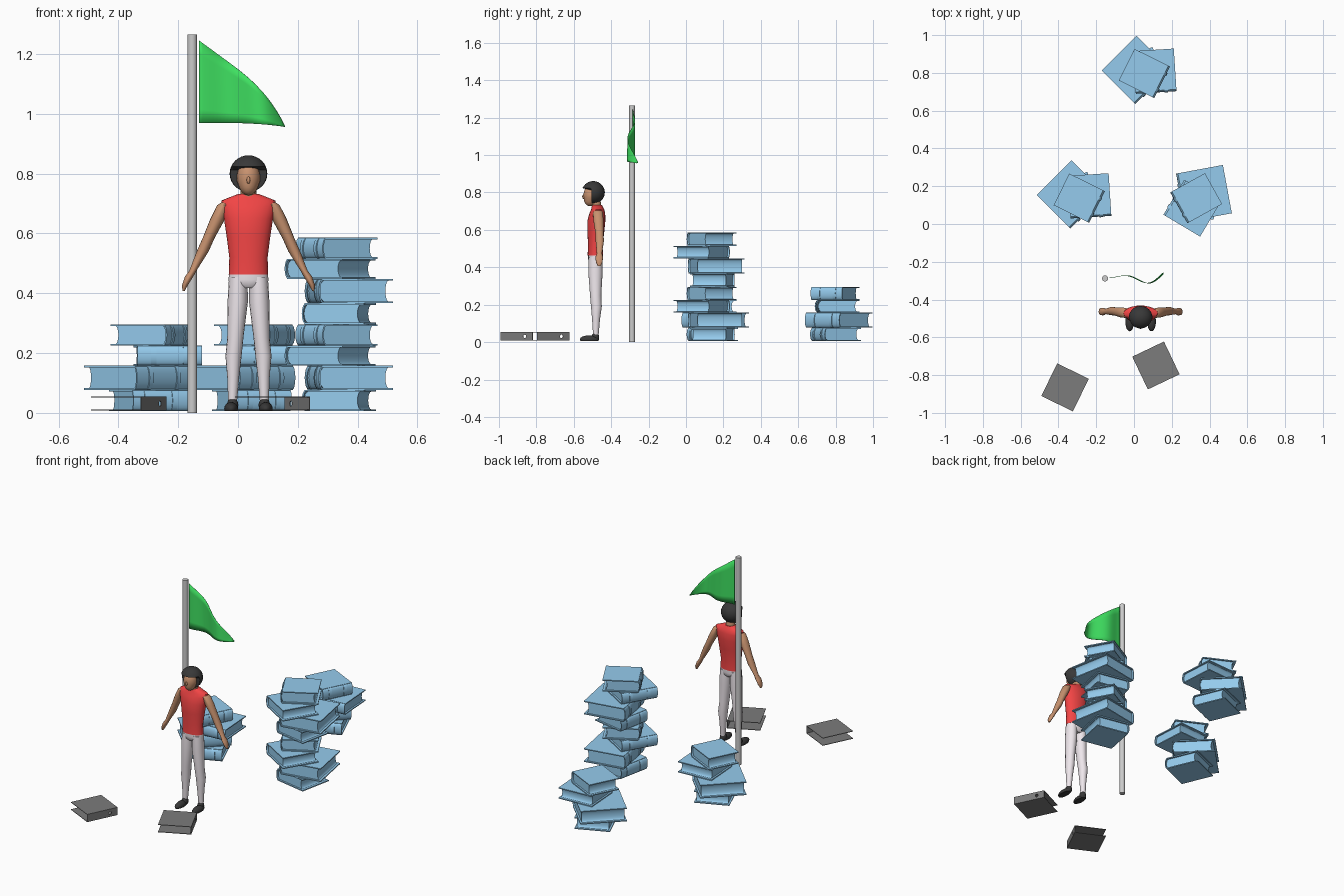
import bpy, bmesh
from math import sin, cos, pi, radians
from mathutils import Matrix, Vector

if "Cube" in bpy.data.objects:
    bpy.data.objects.remove(bpy.data.objects["Cube"])


def material(name, col):
    m = bpy.data.materials.new(name)
    m.diffuse_color = (*col, 1)
    m.use_nodes = True
    m.node_tree.nodes["Principled BSDF"].inputs["Base Color"].default_value = m.diffuse_color
    return m


BLUE = material("blue", (0.3, 0.6, 0.85))
RED = material("red", (0.9, 0.06, 0.06))
SKIN = material("skin", (0.58, 0.29, 0.16))
WHITE = material("white", (0.86, 0.8, 0.84))
BLACK = material("black", (0.04, 0.04, 0.04))
GREEN = material("green", (0.05, 0.75, 0.12))
CHARCOAL = material("charcoal", (0.2, 0.2, 0.2))


def finish(bm, name, mat=None, matrix=None, smooth=True):
    bmesh.ops.recalc_face_normals(bm, faces=bm.faces)
    me = bpy.data.meshes.new(name)
    bm.to_mesh(me)
    bm.free()
    if matrix is not None:
        me.transform(matrix)
    ob = bpy.data.objects.new(name, me)
    bpy.context.collection.objects.link(ob)
    if mat:
        me.materials.append(mat)
    if smooth:
        bpy.ops.object.select_all(action='DESELECT')
        ob.select_set(True)
        bpy.context.view_layer.objects.active = ob
        bpy.ops.object.shade_smooth_by_angle(angle=radians(40))
    return ob


def add_box(bm, lo, hi):
    c = [(a + b) / 2 for a, b in zip(lo, hi)]
    s = [b - a for a, b in zip(lo, hi)]
    bmesh.ops.create_cube(bm, size=1, matrix=Matrix.Translation(c) @ Matrix.Diagonal((*s, 1)))


def add_prism(bm, pts, y0, y1):
    # closed x-z outline extruded along y
    a, b = [[bm.verts.new((x, y, z)) for x, z in pts] for y in (y0, y1)]
    n = len(pts)
    for i in range(n):
        bm.faces.new((a[i], a[(i + 1) % n], b[(i + 1) % n], b[i]))
    bm.faces.new(a)
    bm.faces.new(b)


def loft(name, rings, mat, n=16):
    # rings: x, y, z, radius x, radius y
    bm = bmesh.new()
    loops = [[bm.verts.new((x + rx * cos(2 * pi * i / n), y + ry * sin(2 * pi * i / n), z))
              for i in range(n)] for x, y, z, rx, ry in rings]
    for a, b in zip(loops, loops[1:]):
        for i in range(n):
            bm.faces.new((a[i], a[(i + 1) % n], b[(i + 1) % n], b[i]))
    bm.faces.new(loops[0])
    bm.faces.new(loops[-1])
    return finish(bm, name, mat)


def ball(name, c, r, mat, edit=None):
    bm = bmesh.new()
    bmesh.ops.create_uvsphere(bm, u_segments=24, v_segments=16, radius=1,
                              matrix=Matrix.Translation(c) @ Matrix.Diagonal((*r, 1)))
    if edit:
        for v in bm.verts:
            edit(v.co)
    return finish(bm, name, mat)


# Books: two boards, rounded spine with bands, concave page block; spine faces local +x
def arc(x, bulge, t, n=8):
    return [(x + bulge * cos(a), t / 2 + t / 2 * sin(a))
            for a in [-pi / 2 + pi * i / n for i in range(n + 1)]]


def book(name, w, d, t, matrix):
    bm = bmesh.new()
    for z in (0, t - 0.006):
        add_box(bm, (-w / 2, -d / 2, z), (w / 2 - 0.008, d / 2, z + 0.006))
    outer = arc(w / 2 - 0.012, 0.014, t)
    inner = [(x - 0.005, z) for x, z in outer]
    add_prism(bm, outer + inner[::-1], -d / 2, d / 2)
    band = arc(w / 2 - 0.012, 0.018, t)
    for y in (-0.25 * d, 0.25 * d):
        add_prism(bm, band, y - 0.009, y + 0.009)
    fore = [(x, 0.005 + z * (t - 0.01) / t) for x, z in arc(-w / 2 + 0.012, 0.012, t)]
    back = [(x, 0.005 + z * (t - 0.01) / t) for x, z in arc(w / 2 - 0.018, 0.014, t)]
    add_prism(bm, back + fore[::-1], -d / 2 + 0.01, d / 2 - 0.01)
    finish(bm, name, BLUE, matrix)


# x, y, z, spine angle, width, length, thickness
BOOKS = [(-0.008, 0.004, 0.006, -67, 0.21, 0.2, 0.071),
         (-0.044, 0.020, 0.077, -45, 0.25, 0.26, 0.081),
         (0.056, 0.013, 0.158, -86.3, 0.224, 0.216, 0.067),
         (0.0, 0.0, 0.225, -26.5, 0.208, 0.187, 0.071)]


def stack(name, x, y, z, ang):
    base = Matrix.Translation((x, y, z)) @ Matrix.Rotation(radians(ang), 4, 'Z')
    for i, (bx, by, bz, a, w, d, t) in enumerate(BOOKS):
        book(f"{name}_book_{i + 1}", w, d, t,
             base @ Matrix.Translation((bx, by, bz)) @ Matrix.Rotation(radians(a), 4, 'Z'))


stack("left_stack", -0.291, 0.137, 0, 0)
stack("back_stack", 0.054, 0.797, 0, 0)
stack("right_stack_lower", 0.33, 0.137, 0, -124.5)
stack("right_stack_upper", 0.33, 0.137, 0.29, -124.5)


# Empty binders: two thin covers and a spine with a finger hole
def binder(name, x, y, ang):
    m = Matrix.Translation((x, y, 0)) @ Matrix.Rotation(radians(ang), 4, 'Z')
    w, d = 0.093, 0.096
    bm = bmesh.new()
    for z in (0.008, 0.052):
        add_box(bm, (-w, -d, z), (w - 0.003, d, z + 0.003))
    finish(bm, name + "_covers", CHARCOAL, m, False)
    bm = bmesh.new()
    add_box(bm, (w - 0.003, -d, 0.008), (w, d, 0.055))
    spine = finish(bm, name + "_spine", CHARCOAL, m, False)
    bm = bmesh.new()
    bmesh.ops.create_cone(bm, segments=20, cap_ends=True, radius1=0.009, radius2=0.009, depth=0.03,
                          matrix=Matrix.Translation((w, 0.048, 0.031)) @ Matrix.Rotation(pi / 2, 4, 'Y'))
    cut = finish(bm, name + "_hole_cutter", None, m, False)
    cut.hide_render = True
    cut.hide_set(True)
    mod = spine.modifiers.new("hole", 'BOOLEAN')
    mod.operation = 'DIFFERENCE'
    mod.object = cut


binder("left_binder", -0.365, -0.865, -26)
binder("right_binder", 0.116, -0.749, 25.5)

# Flagpole
bm = bmesh.new()
bmesh.ops.create_cone(bm, segments=24, cap_ends=True, radius1=0.016, radius2=0.016, depth=1.265,
                      matrix=Matrix.Translation((-0.153, -0.288, 0.6325)))
finish(bm, "flagpole")

# Waving pennant
bm = bmesh.new()
NU, NV = 24, 6
grid = []
for i in range(NU + 1):
    u = i / NU
    top = 1.245 - 0.21 * u - 0.075 * u ** 5
    bot = 0.97 - 0.013 * u ** 3
    grid.append([bm.verts.new((-0.13 + 0.287 * u,
                               -0.285 + 0.042 * u * sin(2.2 * pi * u + 0.25 * (j / NV - 0.5)),
                               bot + (top - bot) * j / NV)) for j in range(NV + 1)])
for i in range(NU):
    for j in range(NV):
        bm.faces.new((grid[i][j], grid[i + 1][j], grid[i + 1][j + 1], grid[i][j + 1]))
flag = finish(bm, "flag", GREEN)
flag.modifiers.new("cloth", 'SOLIDIFY').thickness = 0.002

# Person: shirt, hips, neck, head, hair
CX = 0.035
loft("shirt", [(CX, y, z, rx, ry) for y, z, rx, ry in [
    (-0.485, 0.463, 0.066, 0.041), (-0.485, 0.52, 0.064, 0.039), (-0.482, 0.59, 0.073, 0.045),
    (-0.479, 0.65, 0.082, 0.048), (-0.474, 0.69, 0.093, 0.042), (-0.472, 0.71, 0.09, 0.035),
    (-0.474, 0.722, 0.06, 0.03), (-0.475, 0.732, 0.034, 0.026)]], RED, 24)
loft("trouser_hips", [(CX, -0.484, z, rx, ry) for z, rx, ry in [
    (0.418, 0.03, 0.028), (0.428, 0.063, 0.036), (0.445, 0.067, 0.039), (0.47, 0.064, 0.039)]], WHITE, 24)
loft("neck", [(CX, -0.475, 0.70, 0.028, 0.026), (CX, -0.485, 0.78, 0.025, 0.025)], SKIN)


def jaw(v):
    if v.z < 0.77:
        v.x = CX + (v.x - CX) * 0.95
        v.y -= (0.77 - v.z) * 0.2


def open_face(v):
    if v.y < -0.505 and v.z < 0.815:
        v.y = -0.505


ball("head", (CX, -0.505, 0.785), (0.039, 0.043, 0.058), SKIN, jaw)
ball("nose", (CX, -0.548, 0.778), (0.006, 0.007, 0.012), SKIN)
ball("hair", (CX, -0.496, 0.8), (0.063, 0.062, 0.061), BLACK, open_face)


def flat_sole(v):
    v.z = max(v.z, 0.006)


# Arms, legs and shoes, mirrored about the body centre
for side, s in (("left", -1), ("right", 1)):
    loft(side + "_arm", [(CX + s * dx, y, z, rx, ry) for dx, y, z, rx, ry in [
        (0.072, -0.472, 0.708, 0.012, 0.014), (0.08, -0.471, 0.695, 0.024, 0.026),
        (0.102, -0.468, 0.65, 0.025, 0.027), (0.133, -0.463, 0.585, 0.02, 0.022),
        (0.153, -0.461, 0.54, 0.02, 0.022), (0.186, -0.463, 0.475, 0.012, 0.014),
        (0.199, -0.464, 0.455, 0.014, 0.02), (0.212, -0.464, 0.428, 0.01, 0.018),
        (0.217, -0.464, 0.408, 0.004, 0.008)]], SKIN)
    loft(side + "_leg", [(CX + s * dx, y, z, rx, ry) for dx, y, z, rx, ry in [
        (0.034, -0.484, 0.455, 0.031, 0.036), (0.036, -0.484, 0.37, 0.034, 0.038),
        (0.044, -0.483, 0.25, 0.027, 0.03), (0.05, -0.479, 0.19, 0.027, 0.029),
        (0.051, -0.481, 0.12, 0.02, 0.021), (0.053, -0.482, 0.04, 0.015, 0.015)]], WHITE)
    ball(side + "_shoe", (CX + s * 0.058, -0.517, 0.014), (0.023, 0.051, 0.022), BLACK, flat_sole)
    ball(side + "_shoe_ankle", (CX + s * 0.053, -0.485, 0.026), (0.019, 0.021, 0.024), BLACK, flat_sole)
